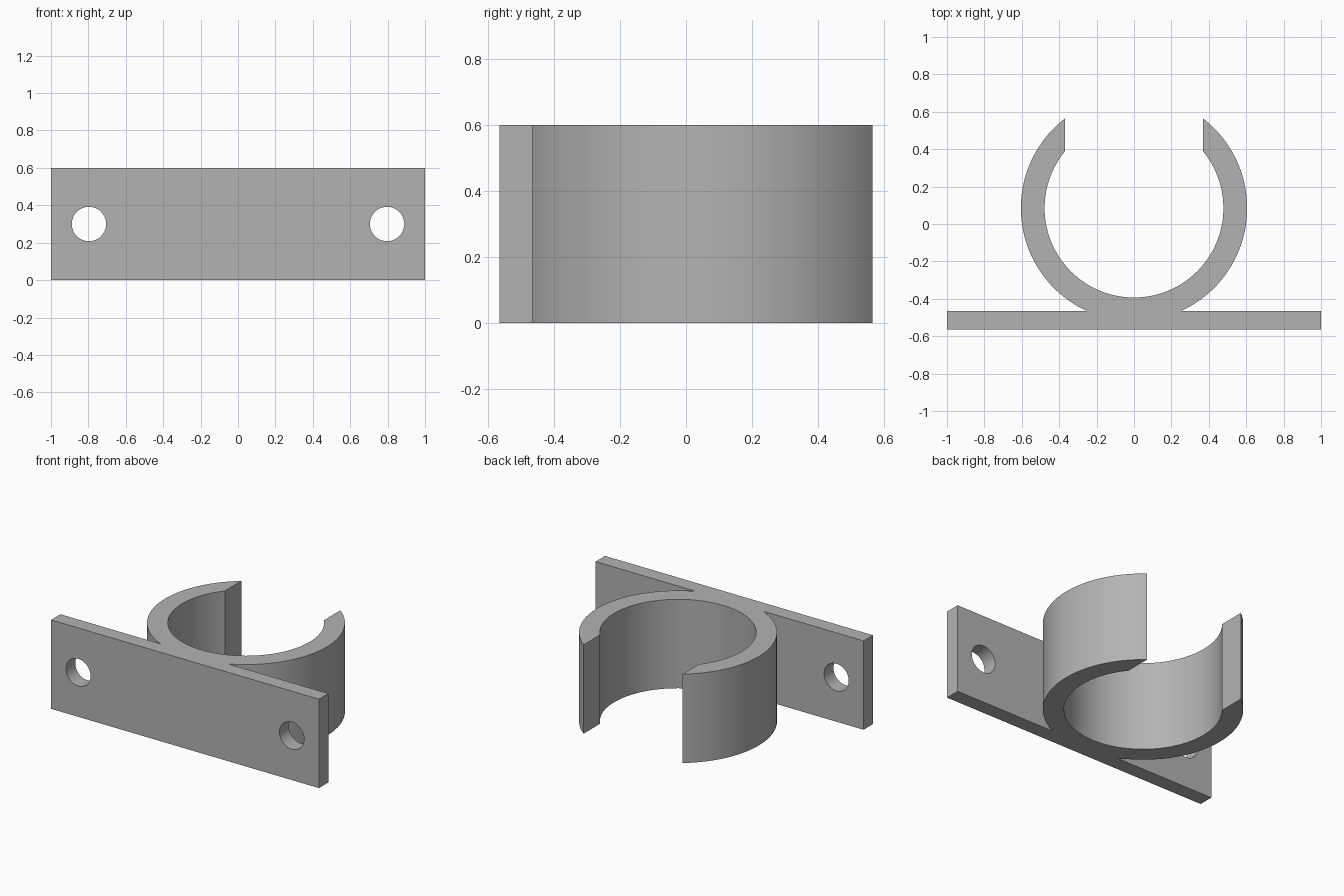
import bpy
import bmesh
from math import sin, cos, asin, acos, pi, radians

cube = bpy.data.objects.get("Cube")
if cube:
    bpy.data.objects.remove(cube)

HEIGHT = 0.6
PLATE_FRONT, PLATE_BACK = -0.565, -0.465
RING_Y, OUTER, INNER = 0.085, 0.605, 0.478
GAP = 0.37            # half width of the ring opening
HOLE_X, HOLE_R = 0.797, 0.092

grey = bpy.data.materials.new("plain grey")
grey.use_nodes = True
colour = (0.45, 0.45, 0.45, 1)
grey.diffuse_color = colour
grey.node_tree.nodes["Principled BSDF"].inputs["Base Color"].default_value = colour


def arc(radius, start, end, steps):
    """Points on the ring, angles measured from +x."""
    angles = [start + (end - start) * i / steps for i in range(steps + 1)]
    return [(radius * cos(a), RING_Y + radius * sin(a)) for a in angles]


# Half of the outline: plate end, outer ring, straight lip, inner ring
half = [(1, PLATE_FRONT), (1, PLATE_BACK)]
half += arc(OUTER, asin((PLATE_BACK - RING_Y) / OUTER), acos(GAP / OUTER), 48)
half += arc(INNER, acos(GAP / INNER), -pi / 2, 48)
half[-1] = (0, RING_Y - INNER)
outline = half + [(-x, y) for x, y in reversed(half[:-1])]

# Bracket body: plate and open clip in one extrusion
bm = bmesh.new()
base = bm.faces.new([bm.verts.new((x, y, 0)) for x, y in outline])
top = bmesh.ops.extrude_face_region(bm, geom=[base], use_keep_orig=True)["geom"]
bmesh.ops.translate(bm, vec=(0, 0, HEIGHT),
                    verts=[v for v in top if isinstance(v, bmesh.types.BMVert)])
bmesh.ops.recalc_face_normals(bm, faces=bm.faces)
mesh = bpy.data.meshes.new("clip_bracket")
bm.to_mesh(mesh)
bm.free()
mesh.materials.append(grey)
bracket = bpy.data.objects.new("clip_bracket", mesh)
bpy.context.collection.objects.link(bracket)

# Screw holes through the plate
cutters = []
for side, x in (("left", HOLE_X), ("right", -HOLE_X)):
    bpy.ops.mesh.primitive_cylinder_add(
        vertices=48, radius=HOLE_R, depth=0.3, rotation=(pi / 2, 0, 0),
        location=(x, (PLATE_FRONT + PLATE_BACK) / 2, HEIGHT / 2))
    cutter = bpy.context.object
    cutter.name = side + "_hole_cutter"
    cutter.hide_render = True
    cutter.data.materials.append(grey)
    cut = bracket.modifiers.new(side + "_screw_hole", "BOOLEAN")
    cut.operation = "DIFFERENCE"
    cut.solver = "EXACT"
    cut.object = cutter
    cutters.append(cutter)

bpy.ops.object.select_all(action="DESELECT")
bracket.select_set(True)
bpy.context.view_layer.objects.active = bracket
for name in [m.name for m in bracket.modifiers]:
    bpy.ops.object.modifier_apply(modifier=name)
for cutter in cutters:
    bpy.data.objects.remove(cutter)

# Smooth curved walls, crisp edges
bpy.ops.object.shade_smooth_by_angle(angle=radians(30))
